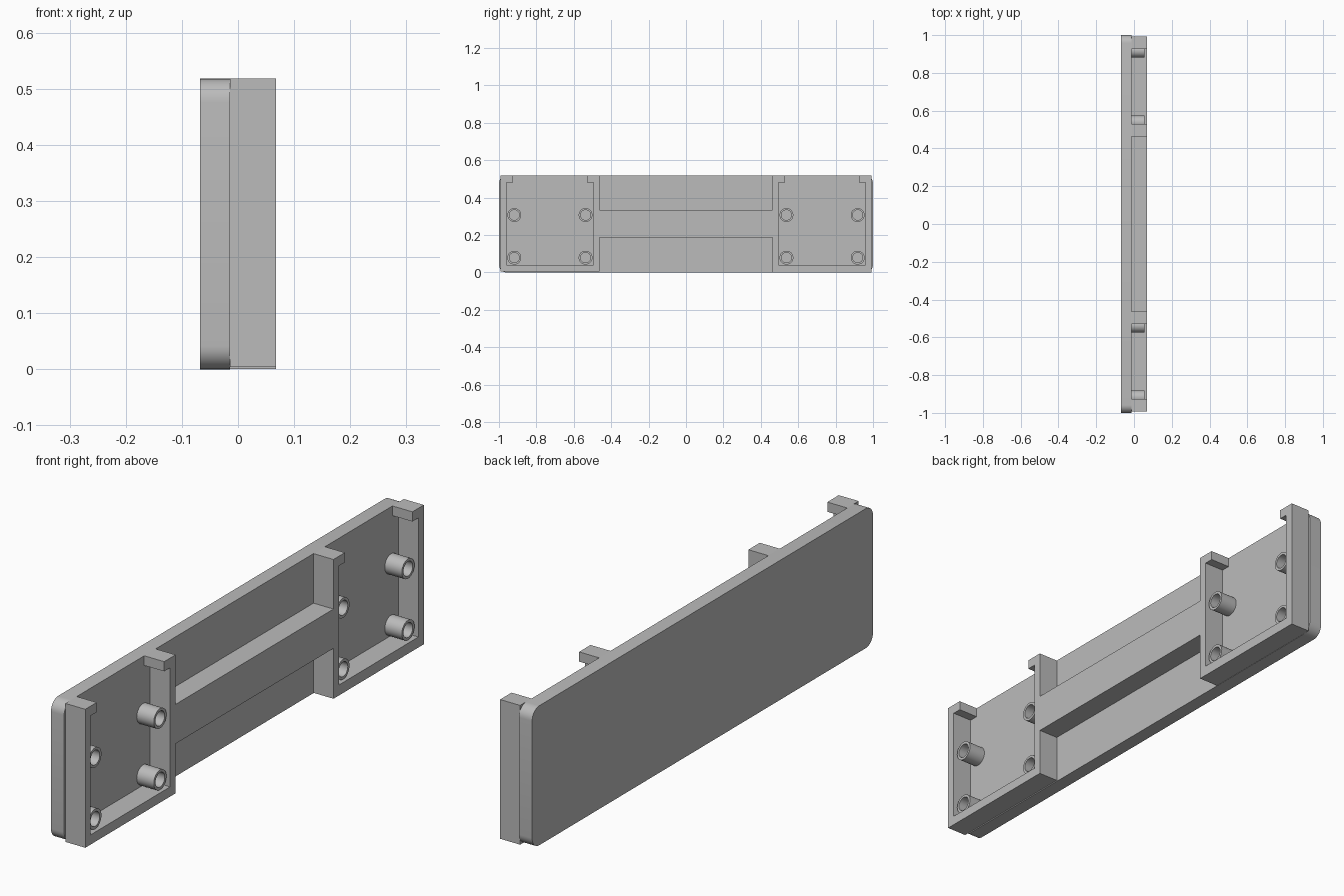
import bpy, bmesh, math

cube = bpy.data.objects.get("Cube")
if cube:
    bpy.data.objects.remove(cube, do_unlink=True)

grey = bpy.data.materials.new("plain_grey")
grey.use_nodes = True
grey.diffuse_color = (0.5, 0.5, 0.5, 1)
grey.node_tree.nodes["Principled BSDF"].inputs["Base Color"].default_value = (0.5, 0.5, 0.5, 1)

BACK, SEAT, FRONT, PEG_TIP = -0.068, -0.014, 0.068, 0.056
TOP = 0.518


def finish(name, bm):
    bmesh.ops.recalc_face_normals(bm, faces=bm.faces)
    mesh = bpy.data.meshes.new(name)
    bm.to_mesh(mesh)
    bm.free()
    mesh.materials.append(grey)
    obj = bpy.data.objects.new(name, mesh)
    bpy.context.collection.objects.link(obj)
    return obj


def smooth(obj):
    bpy.ops.object.select_all(action="DESELECT")
    obj.select_set(True)
    bpy.context.view_layer.objects.active = obj
    bpy.ops.object.shade_smooth_by_angle(angle=math.radians(35))


def extrude_profile(name, outline, x0, x1):
    """Extrude a (y, z) outline along x."""
    bm = bmesh.new()
    face = bm.faces.new([bm.verts.new((x0, y, z)) for y, z in outline])
    grown = bmesh.ops.extrude_face_region(bm, geom=[face], use_keep_orig=True)
    moved = [g for g in grown["geom"] if isinstance(g, bmesh.types.BMVert)]
    bmesh.ops.translate(bm, verts=moved, vec=(x1 - x0, 0, 0))
    return finish(name, bm)


def arc(cy, cz, r, start, sweep, n):
    return [(cy + r * math.cos(start + sweep * i / n),
             cz + r * math.sin(start + sweep * i / n)) for i in range(n + 1)]


# Back plate with rounded corners
R = 0.042
plate_outline = []
for k, (cy, cz) in enumerate([(1 - R, TOP - R), (R - 1, TOP - R), (R - 1, R), (1 - R, R)]):
    plate_outline += arc(cy, cz, R, k * math.pi / 2, math.pi / 2, 8)
smooth(extrude_profile("back_plate", plate_outline, BACK, SEAT))


# Open-topped frames with inward tabs at the top
def frame(name, side, bottom):
    outer, inner, tab = (0.993, 0.463), (0.961, 0.495), (0.926, 0.53)
    shelf, floor = 0.482, 0.04
    pts = [(outer[0], bottom), (outer[0], TOP), (tab[0], TOP), (tab[0], shelf),
           (inner[0], shelf), (inner[0], floor), (inner[1], floor), (inner[1], shelf),
           (tab[1], shelf), (tab[1], TOP), (outer[1], TOP), (outer[1], bottom)]
    extrude_profile(name, [(side * y, z) for y, z in pts], SEAT, FRONT)


frame("front_frame", -1, 0.004)
frame("rear_frame", 1, 0.001)

# Bar joining the two frames
extrude_profile("centre_bar", [(-0.463, 0.188), (0.463, 0.188),
                               (0.463, 0.334), (-0.463, 0.334)], SEAT, FRONT)


# Hollow pegs
def peg(name, y, z, outer=0.037, inner=0.027, n=32):
    bm = bmesh.new()
    rings = []
    for r, x in [(outer, SEAT), (outer, PEG_TIP), (inner, PEG_TIP), (inner, SEAT)]:
        circle = arc(y, z, r, 0, 2 * math.pi, n)[:-1]
        rings.append([bm.verts.new((x, a, b)) for a, b in circle])
    for a, b in zip(rings, rings[1:]):
        for i in range(n):
            j = (i + 1) % n
            bm.faces.new((a[i], a[j], b[j], b[i]))
    smooth(finish(name, bm))


for end, side in (("front", -1), ("rear", 1)):
    for place, y in (("outer", 0.918), ("inner", 0.537)):
        for level, z in (("lower", 0.079), ("upper", 0.307)):
            peg(f"{end}_{place}_{level}_peg", side * y, z)
